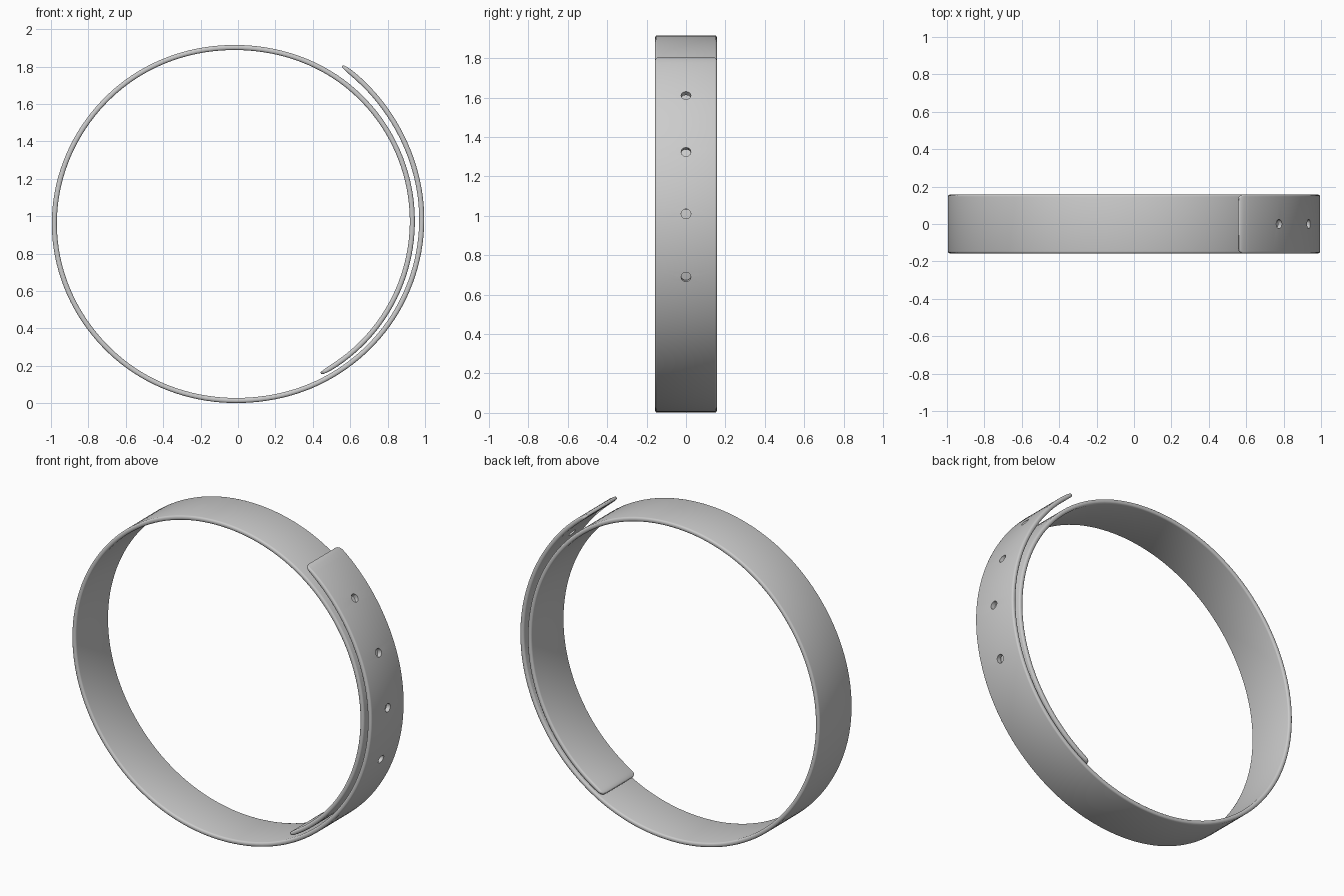
import bpy, bmesh, math
from mathutils import Vector

if "Cube" in bpy.data.objects:
    bpy.data.objects.remove(bpy.data.objects["Cube"])

CZ, HALF_W, HALF_T = 0.96, 0.157, 0.0135

# Spiral path: (angle in degrees, radius) from the outer tip to the inner tip
KEYS = [(56.5, 1.011), (30, 0.993), (0, 0.982), (-30, 0.968), (-60, 0.953),
        (-90, 0.945), (-135, 0.965), (-180, 0.982), (-225, 0.967),
        (-270, 0.942), (-310, 0.942), (-360, 0.932), (-390, 0.924), (-421, 0.915)]


def slope(i):
    a, b = KEYS[max(i - 1, 0)], KEYS[min(i + 1, len(KEYS) - 1)]
    return (b[1] - a[1]) / (b[0] - a[0])


def radius(deg):
    for i in range(len(KEYS) - 1):
        (a0, r0), (a1, r1) = KEYS[i], KEYS[i + 1]
        if deg >= a1 - 1e-6:
            t, h = (deg - a0) / (a1 - a0), a1 - a0
            return ((2*t**3 - 3*t**2 + 1) * r0 + (t**3 - 2*t**2 + t) * h * slope(i)
                    + (3*t**2 - 2*t**3) * r1 + (t**3 - t**2) * h * slope(i + 1))
    return KEYS[-1][1]


def direction(deg):
    a = math.radians(deg)
    return Vector((math.cos(a), 0, math.sin(a)))


def section(hw, ht):
    """Strap cross-section with rounded long edges, as (width, thickness) pairs."""
    r = ht * 0.8
    pts = []
    for k, (sx, sy) in enumerate([(1, 1), (-1, 1), (-1, -1), (1, -1)]):
        for j in range(4):
            a = math.radians(90 * k + 30 * j)
            pts.append((sx * (hw - r) + r * math.cos(a), sy * (ht - r) + r * math.sin(a)))
    return pts


# Strap: sections swept along the spiral, rounded and thinned at both tips
start, end = KEYS[0][0], KEYS[-1][0]
tip = [0, 0.08, 0.25, 0.5, 0.9, 1.4, 2.0, 2.8]
n = 190
angles = [start - t for t in tip]
angles += [start - 3.5 + (end - start + 7) * i / n for i in range(n + 1)]
angles += [end + t for t in reversed(tip)]
bm = bmesh.new()
rings = []
for ang in angles:
    d = min(start - ang, ang - end) * math.pi / 180
    rc = 0.03
    hw = HALF_W - rc + math.sqrt(max(0, rc**2 - max(0, rc - d)**2))
    u = min(1, d / 0.09)
    ht = HALF_T * (0.3 + 0.7 * math.sqrt(u * (2 - u)))
    out = direction(ang)
    c = Vector((0, 0, CZ)) + out * radius(ang)
    rings.append([bm.verts.new(c + out * t + Vector((0, w, 0))) for w, t in section(hw, ht)])
for a, b in zip(rings, rings[1:]):
    for i in range(len(a)):
        j = (i + 1) % len(a)
        bm.faces.new((a[i], a[j], b[j], b[i]))
bm.faces.new(rings[0])
bm.faces.new(rings[-1])
bmesh.ops.recalc_face_normals(bm, faces=bm.faces)
me = bpy.data.meshes.new("belt_strap")
bm.to_mesh(me)
bm.free()
strap = bpy.data.objects.new("belt_strap", me)
bpy.context.collection.objects.link(strap)

# Buckle holes: four radial punches through the outer layer only
for i, ang in enumerate((40.0, 21.3, 2.9, -15.9)):
    out = direction(ang)
    bpy.ops.mesh.primitive_cylinder_add(
        vertices=12, radius=0.025, depth=0.044,
        location=Vector((0, 0, CZ)) + out * radius(ang),
        rotation=out.to_track_quat('Z', 'Y').to_euler())
    cutter = bpy.context.object
    cutter.name = "hole_punch_%d" % (i + 1)
    cutter.hide_render = True
    cutter.hide_set(True)
    mod = strap.modifiers.new("hole_%d" % (i + 1), 'BOOLEAN')
    mod.object = cutter
    mod.operation = 'DIFFERENCE'
    mod.solver = 'EXACT'

# Apply the holes, remove the punches, then shade smooth
bpy.ops.object.select_all(action='DESELECT')
bpy.context.view_layer.objects.active = strap
strap.select_set(True)
for mod in list(strap.modifiers):
    bpy.ops.object.modifier_apply(modifier=mod.name)
for ob in [o for o in bpy.data.objects if o.name.startswith("hole_punch")]:
    bpy.data.objects.remove(ob)
bpy.ops.object.shade_smooth_by_angle(angle=math.radians(40))
